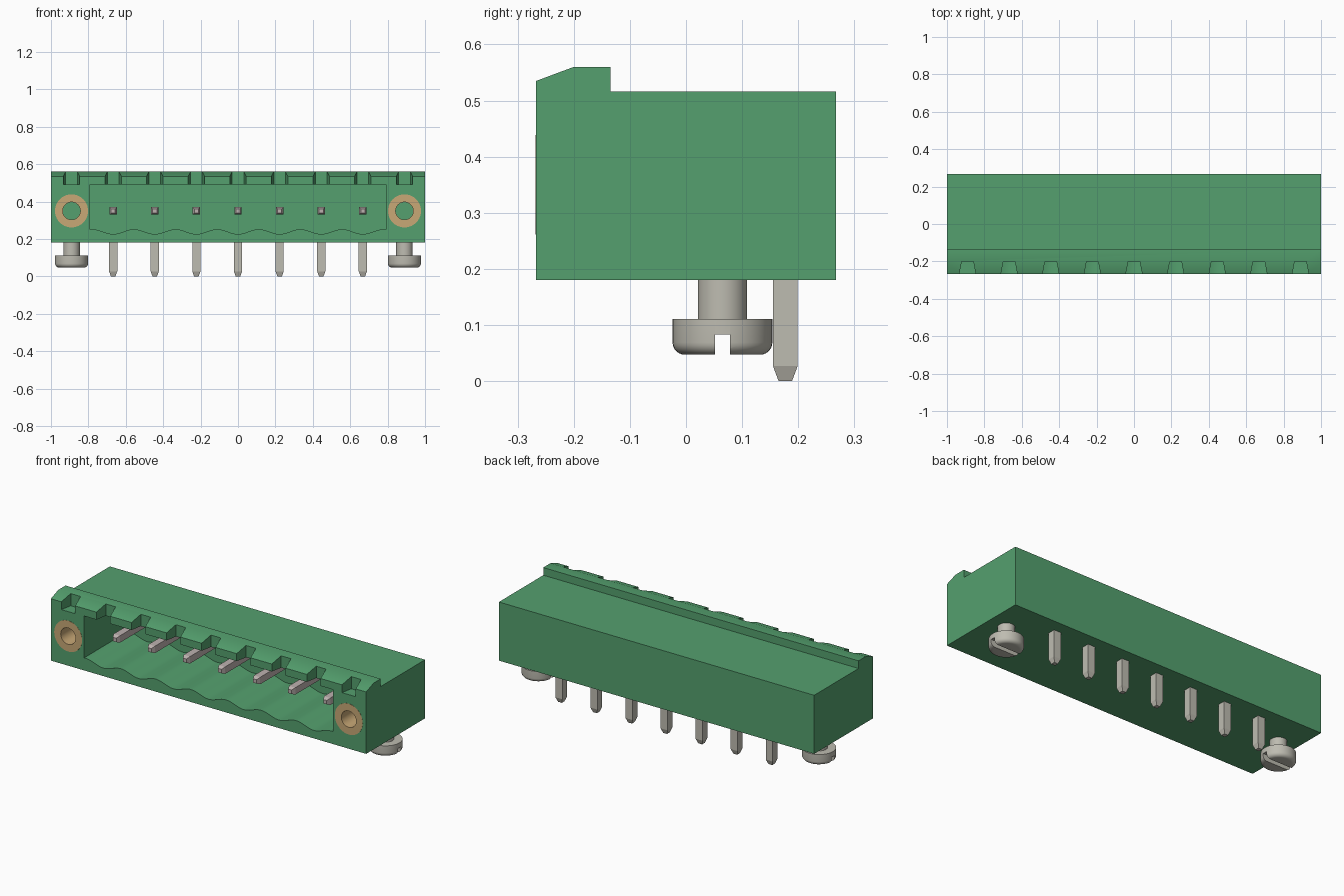
import bpy, bmesh, math

if "Cube" in bpy.data.objects:
    bpy.data.objects.remove(bpy.data.objects["Cube"], do_unlink=True)


def material(name, rgb, rough=0.5):
    m = bpy.data.materials.new(name)
    m.use_nodes = True
    m.diffuse_color = (*rgb, 1)
    bsdf = m.node_tree.nodes["Principled BSDF"]
    bsdf.inputs["Base Color"].default_value = (*rgb, 1)
    bsdf.inputs["Roughness"].default_value = rough
    return m


GREEN = material("green plastic", (0.089, 0.352, 0.156))
BRASS = material("brass", (0.578, 0.392, 0.181))
STEEL = material("steel", (0.515, 0.503, 0.44))
TIN = material("tin contact", (0.515, 0.445, 0.434))


def loft(name, rings, mat, closed=False):
    """Join rings of equal length; cap both ends unless the loft closes on itself."""
    bm = bmesh.new()
    vs = [[bm.verts.new(p) for p in ring] for ring in rings]
    n = len(vs[0])
    pairs = list(zip(vs, vs[1:])) + ([(vs[-1], vs[0])] if closed else [])
    for a, b in pairs:
        for i in range(n):
            j = (i + 1) % n
            bm.faces.new((a[i], a[j], b[j], b[i]))
    if not closed:
        bm.faces.new(vs[0][::-1])
        bm.faces.new(vs[-1])
    bmesh.ops.recalc_face_normals(bm, faces=bm.faces)
    me = bpy.data.meshes.new(name)
    bm.to_mesh(me)
    bm.free()
    me.materials.append(mat)
    ob = bpy.data.objects.new(name, me)
    bpy.context.collection.objects.link(ob)
    return ob


def circle_y(cx, y, cz, r, n=40):
    return [(cx + r * math.cos(2 * math.pi * i / n), y,
             cz + r * math.sin(2 * math.pi * i / n)) for i in range(n)]


def circle_z(cx, cy, z, r, n=40):
    return [(cx + r * math.cos(2 * math.pi * i / n),
             cy + r * math.sin(2 * math.pi * i / n), z) for i in range(n)]


def square_y(cx, y, cz, h):
    return [(cx + a * h, y, cz + b * h) for a, b in ((-1, -1), (1, -1), (1, 1), (-1, 1))]


def square_z(cx, cy, z, h):
    return [(cx + a * h, cy + b * h, z) for a, b in ((-1, -1), (1, -1), (1, 1), (-1, 1))]


def cut(target, cutters):
    """Subtract the cutters, apply the result and delete the cutters."""
    for c in cutters:
        c.hide_render = True
        mod = target.modifiers.new("cut", 'BOOLEAN')
        mod.operation = 'DIFFERENCE'
        mod.solver = 'EXACT'
        mod.object = c
    bpy.context.view_layer.update()
    dg = bpy.context.evaluated_depsgraph_get()
    me = bpy.data.meshes.new_from_object(target.evaluated_get(dg))
    target.modifiers.clear()
    target.data = me
    for c in cutters:
        bpy.data.objects.remove(c, do_unlink=True)


def smooth(ob):
    bpy.ops.object.select_all(action='DESELECT')
    ob.select_set(True)
    bpy.context.view_layer.objects.active = ob
    bpy.ops.object.shade_smooth_by_angle(angle=math.radians(30))


PITCH = 0.2225
PINS = [(i - 3) * PITCH for i in range(7)]
NOTCHES = [(i - 4) * PITCH for i in range(9)]
MID_Z = 0.35          # height of contacts and inserts
FLANGE_X = 4 * PITCH  # inserts and screws
SCREW_Y = 0.065

# Housing: side profile with the latch ridge, extruded along x
profile = [(-0.267, 0.18), (0.267, 0.18), (0.267, 0.516), (-0.135, 0.516),
           (-0.135, 0.56), (-0.2, 0.56), (-0.267, 0.535)]
housing = loft("housing", [[(x, y, z) for y, z in profile] for x in (-1, 1)], GREEN)

# Plug cavity with a scalloped floor, one valley per contact
steps = 112
floor = []
for i in range(steps + 1):
    x = -0.79 + 1.58 * i / steps
    floor.append((x, 0.239 - 0.013 * math.cos(2 * math.pi * x / PITCH)))
outline = floor + [(0.79, 0.492), (-0.79, 0.492)]
cavity = loft("cavity_cutter", [[(x, y, z) for x, z in outline] for y in (-0.4, 0.13)], GREEN)
cut(housing, [cavity])

# Tapered notches along the front of the ridge
cutters = []
for x in NOTCHES:
    plan = [(-0.05, -0.3), (0.05, -0.3), (0.031, -0.2), (-0.031, -0.2)]
    cutters.append(loft("notch_cutter",
                        [[(x + a, y, z) for a, y in plan] for z in (0.49, 0.7)], GREEN))
# Pockets for the threaded inserts
for s in (-1, 1):
    cutters.append(loft("pocket_cutter", [circle_y(s * FLANGE_X, y, MID_Z, 0.0885)
                                          for y in (-0.4, -0.04)], GREEN))
cut(housing, cutters)
smooth(housing)

# Right-angle contacts: a plug side and a solder side each
for i, x in enumerate(PINS):
    loft(f"contact_{i + 1}", [square_y(x, -0.165, MID_Z, 0.011),
                              square_y(x, -0.145, MID_Z, 0.02),
                              square_y(x, 0.176, MID_Z, 0.02)], TIN)
    loft(f"solder_pin_{i + 1}", [square_z(x, 0.177, 0, 0.012),
                                 square_z(x, 0.177, 0.027, 0.022),
                                 square_z(x, 0.177, 0.37, 0.022)], STEEL)

for s, side in ((-1, "right"), (1, "left")):
    cx = s * FLANGE_X
    # Brass insert: a tube flush with the front face
    insert = loft(f"{side}_insert", [circle_y(cx, y, MID_Z, r) for y, r in
                                     ((-0.268, 0.0885), (-0.04, 0.0885),
                                      (-0.04, 0.047), (-0.268, 0.047))], BRASS, closed=True)
    smooth(insert)

    # Slotted mounting screw: rounded head below, shaft into the housing
    head = []
    for k in range(7):
        a = math.pi / 2 * k / 6
        head.append((0.047 + 0.022 * (1 - math.sin(a)), 0.067 + 0.022 * math.cos(a)))
    rows = head[::-1] + [(0.111, 0.089), (0.111, 0.044), (0.2, 0.044)]
    screw = loft(f"{side}_screw", [circle_z(cx, SCREW_Y, z, r) for z, r in rows], STEEL)
    slot = loft("slot_cutter", [[(cx + a, SCREW_Y + b, z) for a, b in
                                 ((-0.2, -0.0135), (0.2, -0.0135), (0.2, 0.0135), (-0.2, 0.0135))]
                                for z in (0.0, 0.083)], STEEL)
    cut(screw, [slot])
    smooth(screw)
